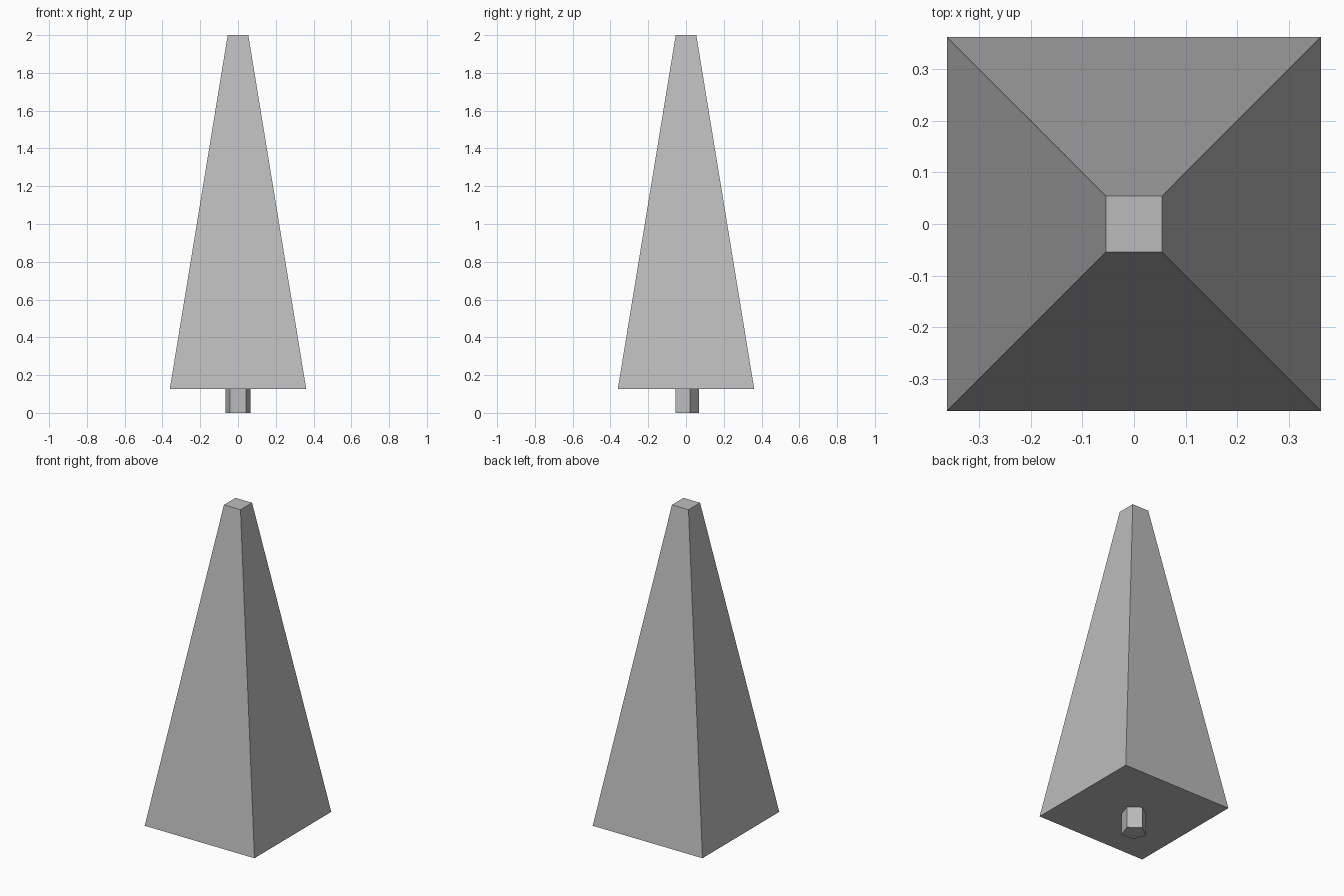
import bpy
import math

cube = bpy.data.objects.get("Cube")
if cube:
    bpy.data.objects.remove(cube, do_unlink=True)

# Single plain grey
grey = bpy.data.materials.new("plain grey")
grey.use_nodes = True
colour = (0.5, 0.5, 0.5, 1)
grey.diffuse_color = colour
grey.node_tree.nodes["Principled BSDF"].inputs["Base Color"].default_value = colour


def prism(name, sides, r_bottom, r_top, z0, z1, turn=0):
    """Flat-shaded tapered prism standing between two heights."""
    bpy.ops.mesh.primitive_cone_add(vertices=sides, radius1=r_bottom, radius2=r_top,
                                    depth=z1 - z0, location=(0, 0, (z0 + z1) / 2))
    obj = bpy.context.object
    obj.name = name
    obj.rotation_euler.z = turn
    bpy.ops.object.transform_apply(location=True, rotation=True, scale=True)
    obj.data.materials.append(grey)
    return obj


BASE_Z = 0.127
DIAGONAL = math.sqrt(2)

# Square tapered foliage with a small flat top
prism("foliage", 4, 0.361 * DIAGONAL, 0.0545 * DIAGONAL, BASE_Z, 2, math.pi / 4)

# Five-sided trunk, one corner pointing to the back
prism("trunk", 5, 0.07, 0.07, 0, BASE_Z)
